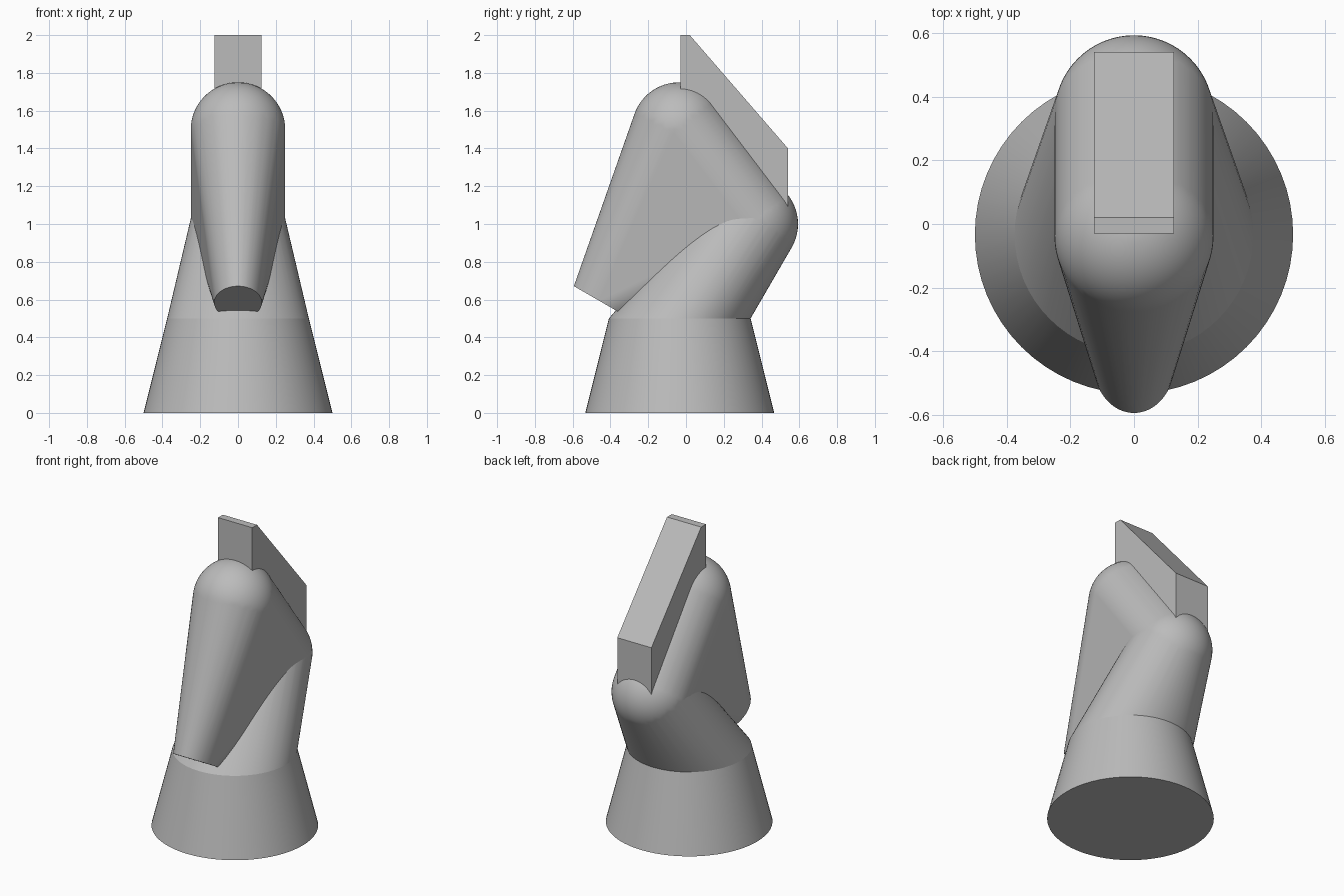
import bpy, bmesh, math
from mathutils import Matrix, Vector

if "Cube" in bpy.data.objects:
    bpy.data.objects.remove(bpy.data.objects["Cube"])

grey = bpy.data.materials.new("plain grey")
grey.use_nodes = True
COLOUR = (0.5, 0.5, 0.5, 1)
grey.diffuse_color = COLOUR
grey.node_tree.nodes["Principled BSDF"].inputs["Base Color"].default_value = COLOUR

AXIS_Y = -0.033
HEAD = Vector((0, -0.037, 1.5))
ELBOW = Vector((0, 0.343, 1.0))
JOINT_R = 0.25


def finish(bm, name, smooth=True):
    """Turn a bmesh into a shaded, coloured object."""
    bmesh.ops.recalc_face_normals(bm, faces=bm.faces)
    mesh = bpy.data.meshes.new(name)
    bm.to_mesh(mesh)
    bm.free()
    mesh.materials.append(grey)
    obj = bpy.data.objects.new(name, mesh)
    bpy.context.collection.objects.link(obj)
    if smooth:
        bpy.ops.object.select_all(action="DESELECT")
        obj.select_set(True)
        bpy.context.view_layer.objects.active = obj
        bpy.ops.object.shade_smooth_by_angle(angle=math.radians(30))
        obj.modifiers.new("flat faces", "WEIGHTED_NORMAL").keep_sharp = True
    return obj


def add_joint(bm, centre):
    bmesh.ops.create_uvsphere(bm, u_segments=64, v_segments=32, radius=JOINT_R,
                              matrix=Matrix.Translation(centre))


def add_disc(bm, centre, rx, ry, tilt=0):
    """Elliptical ring of points, tilted about x."""
    place = (Matrix.Translation(centre) @ Matrix.Rotation(tilt, 4, "X")
             @ Matrix.Diagonal((rx, ry, 1, 1)))
    bmesh.ops.create_circle(bm, segments=64, radius=1, matrix=place)


def wrap(bm):
    """Replace the points by their convex hull."""
    points = [v.co.copy() for v in bm.verts]
    bm.clear()
    for p in points:
        bm.verts.new(p)
    bmesh.ops.remove_doubles(bm, verts=bm.verts, dist=1e-5)
    hull = bmesh.ops.convex_hull(bm, input=bm.verts)
    spare = {g for key in ("geom_interior", "geom_unused") for g in hull[key]
             if isinstance(g, bmesh.types.BMVert)}
    bmesh.ops.delete(bm, geom=list(spare), context="VERTS")
    bmesh.ops.dissolve_limit(bm, angle_limit=0.002, verts=bm.verts, edges=bm.edges)


# Tapered base
bm = bmesh.new()
bmesh.ops.create_cone(bm, cap_ends=True, segments=64, radius1=0.5, radius2=0.375,
                      depth=0.5, matrix=Matrix.Translation((0, AXIS_Y, 0.25)))
finish(bm, "base")

# Lower body leaning back to the rounded elbow
bm = bmesh.new()
add_disc(bm, Vector((0, AXIS_Y, 0.5)), 0.375, 0.375)
add_joint(bm, ELBOW)
wrap(bm)
finish(bm, "lower_body")

# Upper body stretched between elbow, head and the cut-off snout
bm = bmesh.new()
add_joint(bm, ELBOW)
add_joint(bm, HEAD)
add_disc(bm, Vector((0, -0.443, 0.584)), 0.126, 0.174, math.radians(-30))
wrap(bm)
finish(bm, "upper_body")

# Slanted crest along the back of the head
bm = bmesh.new()
profile = [(-0.03, 1.5), (0.54, 1.0), (0.54, 1.4), (0.02, 2.0), (-0.03, 2.0)]
face = bm.faces.new([bm.verts.new((-0.125, y, z)) for y, z in profile])
side = bmesh.ops.extrude_face_region(bm, geom=[face])
bmesh.ops.translate(bm, vec=(0.25, 0, 0),
                    verts=[g for g in side["geom"] if isinstance(g, bmesh.types.BMVert)])
finish(bm, "crest", smooth=False)
